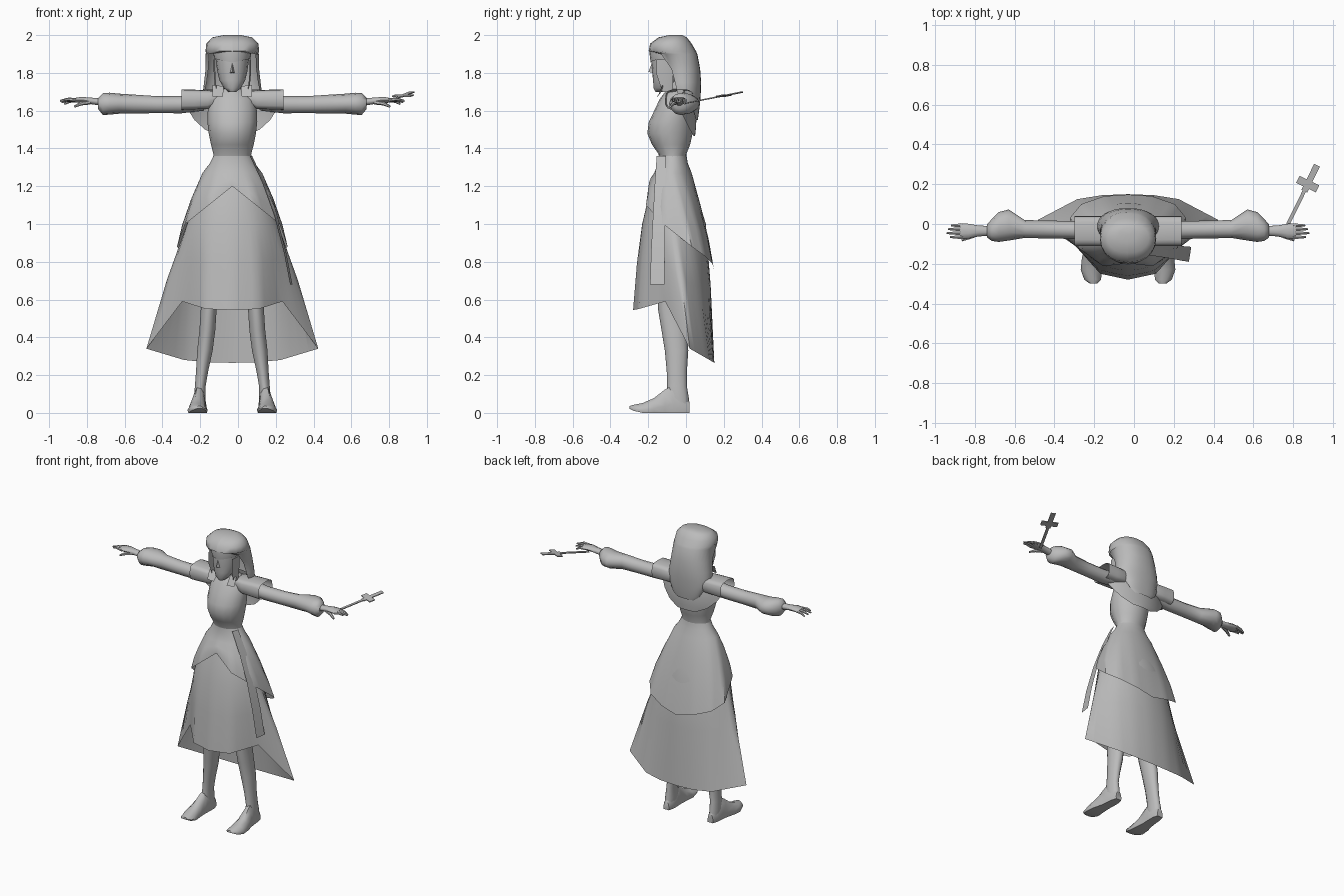
import bpy, bmesh, math
from mathutils import Vector

CX = -0.03  # body centre line
grey = bpy.data.materials.new("soft_grey")
grey.diffuse_color = (0.5, 0.5, 0.5, 1)


def make(name, verts, faces, angle=50, centre=CX):
    """Mesh object from points, shifted onto the body centre line."""
    me = bpy.data.meshes.new(name)
    me.from_pydata([(v[0] + centre, v[1], v[2]) for v in verts], [], faces)
    bm = bmesh.new()
    bm.from_mesh(me)
    bmesh.ops.recalc_face_normals(bm, faces=bm.faces)
    bm.to_mesh(me)
    bm.free()
    me.materials.append(grey)
    ob = bpy.data.objects.new(name, me)
    bpy.context.collection.objects.link(ob)
    bpy.ops.object.select_all(action='DESELECT')
    ob.select_set(True)
    bpy.context.view_layer.objects.active = ob
    bpy.ops.object.shade_smooth_by_angle(angle=math.radians(angle))
    return ob


def loft(name, rows, closed=True, caps=(True, True), angle=50):
    """Skin a list of equally long point rows."""
    n = len(rows[0])
    verts = [p for r in rows for p in r]
    faces = []
    for i in range(len(rows) - 1):
        for j in range(n if closed else n - 1):
            k = (j + 1) % n
            faces.append((i * n + j, i * n + k, (i + 1) * n + k, (i + 1) * n + j))
    if closed and caps[0]:
        faces.append(tuple(range(n)))
    if closed and caps[1]:
        faces.append(tuple(range(len(verts) - n, len(verts))))
    return make(name, verts, faces, angle)


def oval(z, rx, yf, yb, n=16, cx=0, power=1.0):
    """Level oval; angle 0 is the front."""
    out = []
    for i in range(n):
        a = 2 * math.pi * i / n
        s, c = math.sin(a), math.cos(a)
        s = math.copysign(abs(s) ** power, s)
        c = math.copysign(abs(c) ** power, c)
        out.append((cx + rx * s, (yf + yb) / 2 - (yb - yf) / 2 * c, z))
    return out


def side_oval(x, zc, rz, yc, ry, n=12, power=1.0):
    """Oval across the arm direction."""
    return [(x, y, z) for (z, y, _) in
            [(zc + p[0], yc + p[1], 0) for p in oval(0, rz, -ry, ry, n, 0, power)]]


def finger(name, a, b, r0, r1):
    a, b = Vector(a), Vector(b)
    q = (b - a).to_track_quat('Z', 'Y')
    rows = []
    for t, r in ((0, r0), (0.55, (r0 + r1) / 2 + 0.001), (1, r1)):
        p = a.lerp(b, t)
        p.z += 0.006 * math.sin(t * math.pi)
        rows.append([p + q @ Vector(v) for v in oval(0, r, -r, r, 6)])
    return loft(name, rows)


# torso and neck
loft("bodice", [oval(*r) for r in (
    (1.32, .105, -.14, .002), (1.37, .100, -.145, .002), (1.42, .113, -.180, .022),
    (1.48, .125, -.205, .035), (1.54, .132, -.197, .040), (1.60, .130, -.168, .040),
    (1.66, .120, -.140, .030), (1.70, .085, -.110, .020), (1.715, .046, -.098, .0),
    (1.78, .044, -.110, -.01))])

# head and nose
loft("head", [oval(*r) for r in (
    (1.70, .022, -.162, -.10), (1.72, .045, -.172, -.08), (1.76, .068, -.174, -.04),
    (1.81, .080, -.180, .0), (1.87, .088, -.182, .02), (1.93, .090, -.180, .02),
    (1.97, .060, -.140, .0))])
make("nose", [(0, -.178, 1.86), (-.013, -.175, 1.80), (.013, -.175, 1.80), (0, -.199, 1.805)],
     [(0, 1, 3), (0, 3, 2), (1, 2, 3)])

# veil: full cap on top, opening around the face, hanging down the back
veil = []
for z, rx, yf, yb, spread in (
        (2.0, .045, -.09, -.02, 1), (1.988, .105, -.145, .005, 1), (1.955, .138, -.19, .03, 1),
        (1.915, .142, -.198, .053, 1), (1.90, .142, -.19, .06, .68), (1.82, .142, -.13, .075, .66),
        (1.75, .150, -.11, .08, .65), (1.69, .157, -.10, .078, .62), (1.63, .135, -.03, .073, .45),
        (1.58, .11, .0, .067, .38), (1.55, .08, .02, .062, .3)):
    row = []
    for i in range(21):
        a = math.pi * spread * (i / 10 - 1)
        s, c = math.sin(a), math.cos(a)
        row.append((rx * math.copysign(abs(s) ** .85, s), (yf + yb) / 2 + (yb - yf) / 2 * c, z))
    veil.append(row)
crown = [(0, -.055, 2.0)] * 21
loft("veil", [crown] + veil, closed=False)

# fringe over the forehead and side locks
loft("fringe", [[(rx * math.sin(a), -.075 - ry * math.cos(a), z + dz * abs(math.sin(a)))
                 for a in [math.pi * (i / 10 - .5) for i in range(11)]]
                for z, dz, rx, ry in ((1.935, 0, .10, .115), (1.90, 0, .10, .118),
                                      (1.855, .02, .096, .112))], closed=False)
for s in (-1, 1):
    loft("side_lock", [[(s * x, y0, z), (s * (x + .008), (y0 + y1) / 2, z), (s * x, y1, z)]
                       for x, y0, y1, z in ((.092, -.155, -.07, 1.87), (.090, -.155, -.07, 1.79),
                                            (.082, -.125, -.07, 1.70))], closed=False)

# skirts: waist rings blended into a shaped hem, half hem listed front to back
def hem_ring(half, n=4):
    pts = []
    for p, q in zip(half, half[1:]):
        pts += [Vector(p).lerp(Vector(q), i / n) for i in range(n)]
    pts.append(Vector(half[-1]))
    return pts + [Vector((-p.x, p.y, p.z)) for p in pts[-2:0:-1]]


def between(a, b, t, push=1.0):
    out = []
    for p, q in zip(a, b):
        v = Vector(p).lerp(Vector(q), t)
        out.append((v.x * push, -.06 + (v.y + .06) * push, v.z))
    return out


N = 48
under_hem = hem_ring([(0, -.28, .545), (.14, -.25, .55), (.265, -.11, .59), (.455, .02, .34),
                      (.255, .125, .28), (.13, .145, .268), (0, .15, .265)], 4)
mid = oval(1.0, .24, -.232, .105, N)
loft("long_skirt", [oval(1.30, .125, -.148, .01, N), oval(1.15, .19, -.197, .06, N), mid,
                    between(mid, under_hem, .45, 1.03), under_hem], caps=(False, False))
over_hem = hem_ring([(0, -.198, 1.2), (.125, -.212, 1.1), (.25, -.12, 1.0), (.293, .03, .88),
                     (.235, .10, .83), (.12, .14, .79), (0, .148, .76)], 4)
hip = oval(1.27, .158, -.168, .03, N)
loft("overskirt", [oval(1.36, .100, -.146, .003, N), oval(1.32, .120, -.150, .010, N), hip,
                   between(hip, over_hem, .35, 1.06), between(hip, over_hem, .7, 1.05), over_hem],
     caps=(False, False))

# hanging sash ribbon on one side
loft("sash", [[(x - .012, y0, z), (x, y1, z)] for x, y0, y1, z in (
    (.105, -.155, -.105, 1.36), (.17, -.165, -.108, 1.22), (.235, -.175, -.11, 1.04),
    (.285, -.185, -.112, .85), (.318, -.19, -.115, .68))], closed=False)

# back cape with rounded lower edge
loft("back_cape", [[(w * t, y - .06 * (t * w / .2) ** 2, z) for t in [i / 6 - 1 for i in range(13)]]
                   for z, w, y in ((1.712, .15, .03), (1.66, .25, .045), (1.60, .232, .052),
                                   (1.55, .20, .055), (1.50, .145, .052), (1.465, .07, .048))],
     closed=False)

for s in (-1, 1):
    # shoulder cape with wide open end
    loft("shoulder_cape", [[(s * p[0], p[1], p[2]) for p in side_oval(*r, 16, .55)] for r in (
        (.06, 1.672, .030, -.04, .06), (.13, 1.658, .050, -.035, .075),
        (.20, 1.658, .053, -.035, .075), (.27, 1.658, .055, -.035, .075))], caps=(True, False))
    # collar flap
    make("collar_flap", [(s * .045, -.105, 1.73), (s * .105, -.125, 1.735),
                         (s * .105, -.15, 1.675), (s * .05, -.155, 1.675)], [(0, 1, 2, 3)])
    # sleeve with gathered cuff
    loft("sleeve", [[(s * p[0], p[1], p[2]) for p in side_oval(*r)] for r in (
        (.15, 1.645, .045, -.03, .050), (.27, 1.632, .046, -.03, .045),
        (.40, 1.632, .045, -.028, .045), (.52, 1.635, .050, -.025, .045),
        (.60, 1.637, .053, -.005, .078), (.65, 1.637, .058, -.015, .075),
        (.685, 1.635, .058, -.030, .055), (.71, 1.638, .030, -.035, .032))])
    # palm, fingers and thumb
    loft("hand", [[(s * p[0], p[1], p[2]) for p in side_oval(*r, 10)] for r in (
        (.69, 1.645, .021, -.035, .025), (.75, 1.652, .018, -.035, .027),
        (.80, 1.657, .017, -.036, .037), (.845, 1.655, .011, -.036, .040))])
    for y, x, z in ((-.066, .895, 1.655), (-.046, .912, 1.652), (-.026, .905, 1.645),
                    (-.007, .89, 1.635)):
        finger("finger", (s * .83, y, 1.655), (s * x, y, z), .011, .005)
    finger("thumb", (s * .755, -.05, 1.645), (s * .835, -.082, 1.622), .013, .006)

    # leg
    loft("leg", [oval(z, rx, yf, yb, 14, s * x) for z, x, rx, yf, yb in (
        (.95, .09, .065, -.16, .0), (.70, .115, .050, -.155, .0), (.55, .125, .043, -.148, .0),
        (.44, .132, .043, -.130, .008), (.33, .145, .042, -.112, .012), (.22, .160, .033, -.102, .005),
        (.14, .170, .029, -.100, .005), (.08, .172, .032, -.105, .015), (.01, .172, .030, -.08, .018))])
    # foot: sections running from heel to toe
    rows = []
    for y, x, w, top in ((.018, .172, .022, .06), (-.02, .172, .034, .10), (-.07, .174, .036, .145),
                         (-.11, .178, .038, .125), (-.17, .184, .048, .078), (-.23, .184, .054, .052),
                         (-.28, .178, .042, .042), (-.30, .174, .018, .036)):
        low = .0 if y > -.25 else .012 + (-.28 - y) * .5
        rows.append([(s * (x + w * a), y, low + (top - low) * h) for a, h in (
            (-.9, 0), (.9, 0), (1, .3), (.72, .75), (.3, 1), (-.3, 1), (-.72, .75), (-1, .3))])
    loft("foot", rows)

# flat cross held in the hand
base, d = Vector((.775, .0, 1.640)), Vector((.145, .295, .058))
side = Vector((d.y, -d.x, 0)).normalized()


def plate(name, t0, t1, half):
    lift = Vector((0, 0, .003))
    vs = [base + d * t + side * w + lift * k
          for k in (-1, 1) for t, w in ((t0, -half), (t0, half), (t1, half), (t1, -half))]
    make(name, vs, [(3, 2, 1, 0), (4, 5, 6, 7), (0, 1, 5, 4), (1, 2, 6, 5),
                    (2, 3, 7, 6), (3, 0, 4, 7)], 30, 0)


plate("cross_handle", -.05, .58, .009)
plate("cross_head", .56, 1.0, .016)
plate("cross_bar", .62, .74, .055)
